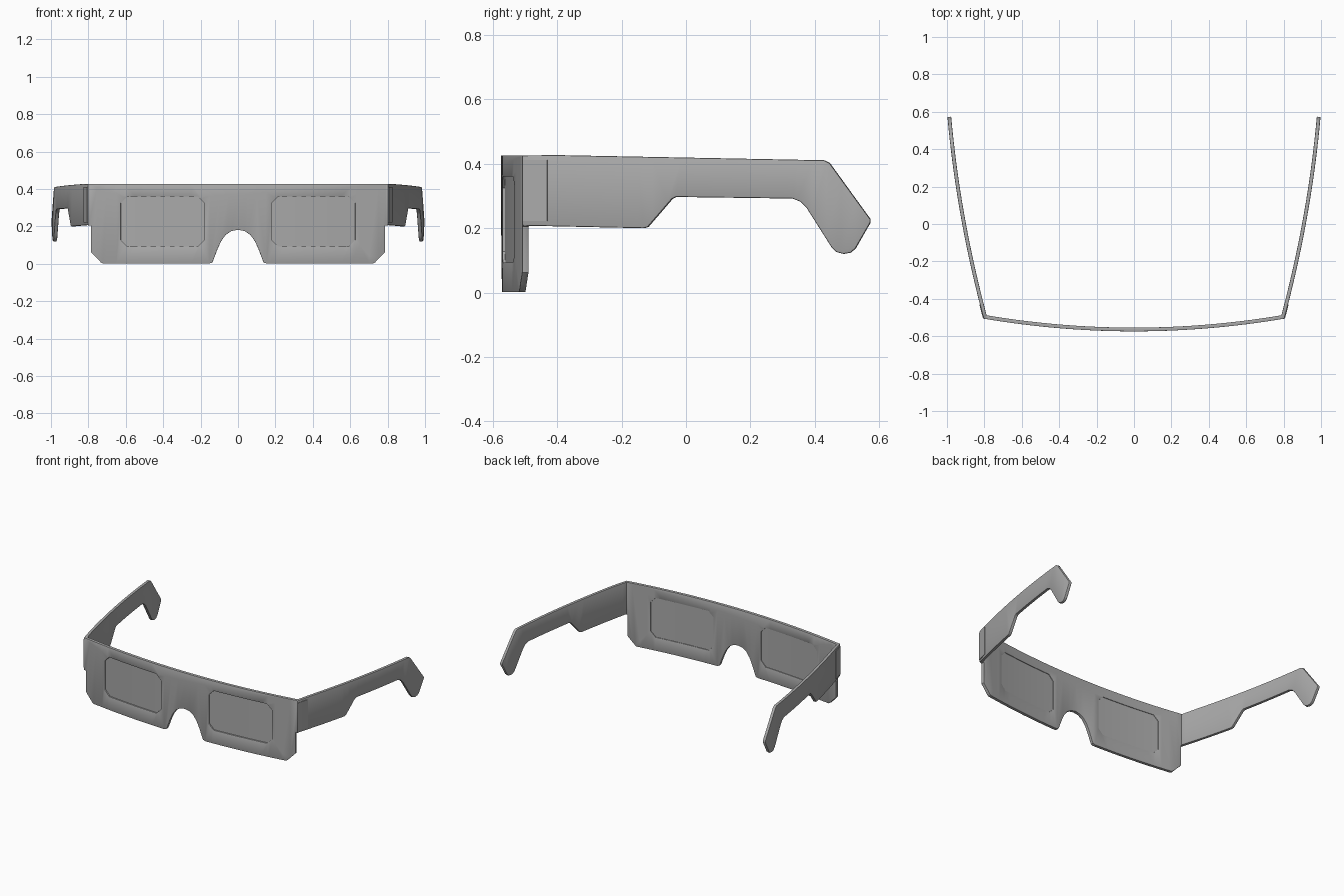
import bpy, bmesh, math
from mathutils import Vector

if "Cube" in bpy.data.objects:
    bpy.data.objects.remove(bpy.data.objects["Cube"])

card = bpy.data.materials.new("grey_card")
card.diffuse_color = (0.4, 0.4, 0.4, 1)
card.use_nodes = True
card.node_tree.nodes["Principled BSDF"].inputs["Base Color"].default_value = card.diffuse_color


def front_bend(u, z):
    """Gentle bow of the front panel."""
    return Vector((u, -0.564 + 0.066 * (u / 0.79) ** 2, z))


def arm_bend(side, push=0.0):
    """Outward curve of a temple arm along its length."""
    def bend(u, z):
        t = (u + 0.5) / 1.08
        return Vector((side * (0.795 + 0.29 * t - 0.097 * t * t + push), u, z))
    return bend


def card_part(name, loops, bend, thick, cuts, bevel=0.004):
    """Fill flat outlines (later loops are holes), slice, bend and thicken."""
    bm = bmesh.new()
    for pts in loops:
        vs = [bm.verts.new((u, 0, z)) for u, z in pts]
        for a, b in zip(vs, vs[1:] + vs[:1]):
            bm.edges.new((a, b))
    bmesh.ops.triangle_fill(bm, use_beauty=True, edges=bm.edges[:], normal=(0, -1, 0))
    bmesh.ops.dissolve_limit(bm, angle_limit=0.01, verts=bm.verts[:], edges=bm.edges[:])
    lo = min(v.co.x for v in bm.verts)
    hi = max(v.co.x for v in bm.verts)
    for i in range(1, cuts):
        bmesh.ops.bisect_plane(bm, geom=bm.verts[:] + bm.edges[:] + bm.faces[:], dist=1e-4,
                               plane_co=(lo + (hi - lo) * i / cuts, 0, 0), plane_no=(1, 0, 0))
    for v in bm.verts:
        v.co = bend(v.co.x, v.co.z)
    bmesh.ops.recalc_face_normals(bm, faces=bm.faces[:])
    me = bpy.data.meshes.new(name)
    bm.to_mesh(me)
    bm.free()
    me.materials.append(card)
    ob = bpy.data.objects.new(name, me)
    bpy.context.collection.objects.link(ob)
    sol = ob.modifiers.new("thickness", 'SOLIDIFY')
    sol.thickness, sol.offset = thick, 0
    if bevel:
        bev = ob.modifiers.new("soft_edge", 'BEVEL')
        bev.width, bev.segments = bevel, 2
        bev.limit_method, bev.angle_limit = 'ANGLE', math.radians(50)
    bpy.ops.object.select_all(action='DESELECT')
    ob.select_set(True)
    bpy.context.view_layer.objects.active = ob
    bpy.ops.object.convert(target='MESH')
    bpy.ops.object.shade_smooth_by_angle(angle=math.radians(35))
    return ob


def lens_outline(side, grow=0.0):
    """Rectangle with clipped corners."""
    x0, x1, z0, z1, c = 0.18 - grow, 0.626 + grow, 0.093 - grow, 0.36 + grow, 0.035
    pts = [(x0 + c, z0), (x1 - c, z0), (x1, z0 + c), (x1, z1 - c),
           (x1 - c, z1), (x0 + c, z1), (x0, z1 - c), (x0, z0 + c)]
    return [(side * x, z) for x, z in pts]


# Front panel with nose notch and two lens openings
half = [(0.035, 0.175), (0.065, 0.156), (0.09, 0.122), (0.11, 0.078), (0.132, 0.02),
        (0.138, 0.008), (0.152, 0.002), (0.722, 0.002), (0.732, 0.008), (0.785, 0.063),
        (0.785, 0.206), (0.8, 0.206), (0.8, 0.426)]
outline = [(0, 0.182)] + half + [(-x, z) for x, z in reversed(half)]
card_part("front_panel", [outline, lens_outline(1), lens_outline(-1)], front_bend, 0.02, 32)

# Temple arms with ear hooks
arm = [(-0.507, 0.426), (-0.4, 0.427), (0.43, 0.411), (0.447, 0.402), (0.573, 0.228),
       (0.573, 0.217), (0.527, 0.137), (0.512, 0.124), (0.49, 0.12), (0.468, 0.126),
       (0.452, 0.142), (0.376, 0.262), (0.357, 0.282), (0.332, 0.292), (-0.03, 0.297),
       (-0.042, 0.291), (-0.117, 0.204), (-0.13, 0.2), (-0.507, 0.208)]
flap = [(-0.505, 0.222), (-0.43, 0.222), (-0.43, 0.412), (-0.505, 0.412)]

for side, label in ((1, "right"), (-1, "left")):
    card_part(label + "_arm", [arm], arm_bend(side), 0.02, 24)
    # Glued fold at the hinge
    card_part(label + "_hinge_flap", [flap], arm_bend(side, 0.009), 0.009, 3, 0)
    # Thin lens film set inside the opening
    card_part(label + "_lens", [lens_outline(side, 0.004)],
              lambda u, z: front_bend(u, z) + Vector((0, 0.002, 0)), 0.008, 9, 0)
